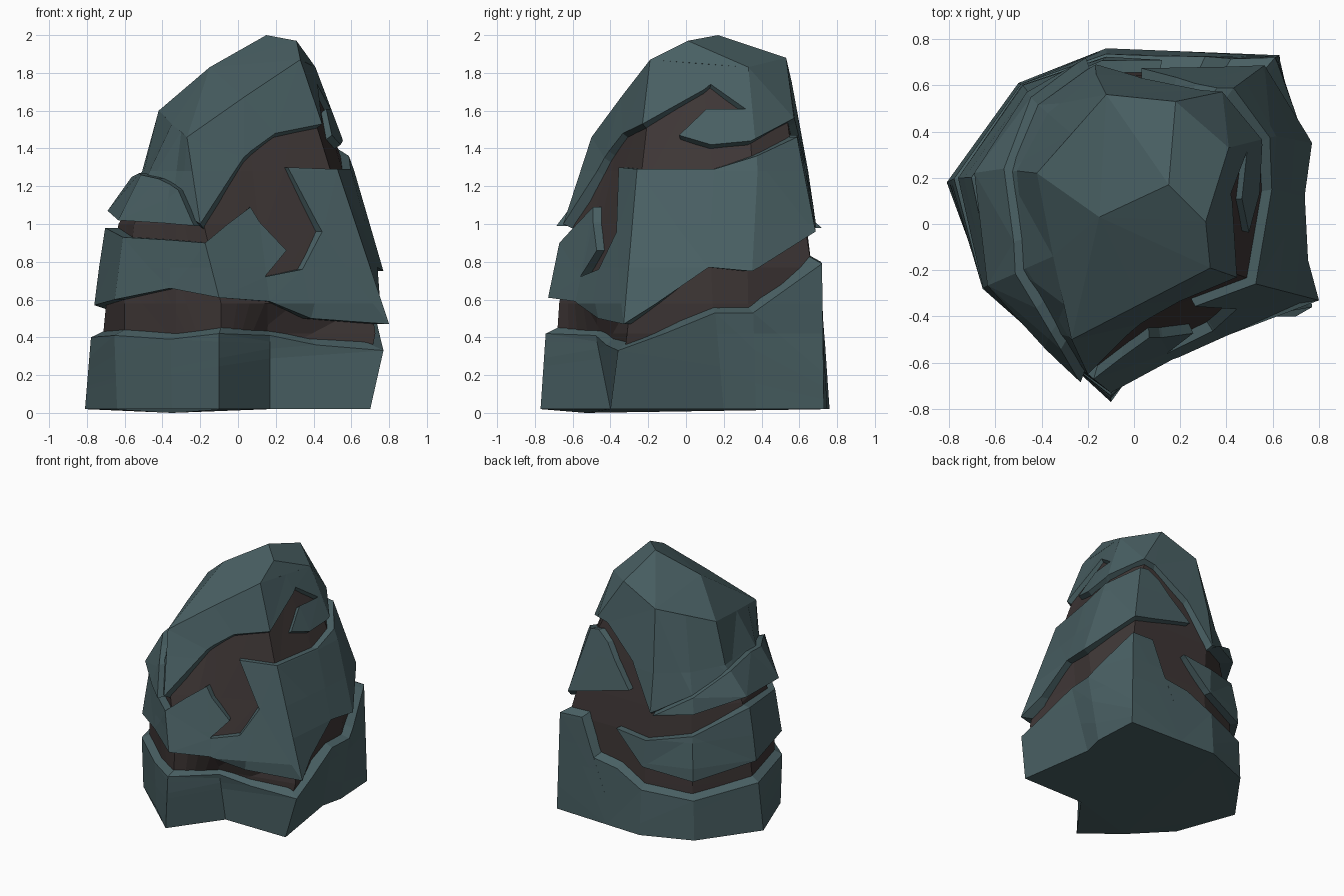
import bpy, bmesh
from mathutils import Vector
from mathutils.geometry import delaunay_2d_cdt

if "Cube" in bpy.data.objects:
    bpy.data.objects.remove(bpy.data.objects["Cube"])


def material(name, rgb):
    m = bpy.data.materials.new(name)
    m.diffuse_color = (*rgb, 1)
    m.use_nodes = True
    m.node_tree.nodes["Principled BSDF"].inputs["Base Color"].default_value = m.diffuse_color
    return m


SLATE = material("slate_teal", (0.066, 0.115, 0.124))
BROWN = material("dark_brown", (0.048, 0.037, 0.036))

# Ridge lines of the rock, anticlockwise from the front tip: (x, y, z) going up
V = Vector
RIDGES = [
    [(-.1, -.77, .02), (-.1, -.73, .61), (-.2, -.65, 1.0), (-.27, -.5, 1.46)],
    [(.17, -.4, .02), (.17, -.48, .42), (.17, -.59, .57), (.03, -.345, 1.67)],
    [(.7, -.4, .02), (.77, -.36, .33), (.8, -.33, .47), (.53, -.26, 1.28), (.33, -.19, 1.87)],
    [(.61, .2, .02), (.76, .14, .7), (.6, .15, 1.28), (.37, .08, 1.85)],
    [(.65, .37, .02), (.77, .35, .75), (.61, .38, 1.3), (.41, .33, 1.83)],
    [(.63, .73, .02), (.61, .72, .79), (.42, .58, 1.5), (.18, .53, 1.88)],
    [(-.12, .76, .02), (-.12, .72, .6), (-.18, .68, 1.1), (-.12, .56, 1.75)],
    [(-.5, .61, .02), (-.48, .6, .6), (-.42, .52, 1.1), (-.27, .39, 1.67)],
    [(-.81, .18, .02), (-.77, .2, .5), (-.71, .2, .97), (-.51, .23, 1.27), (-.42, .22, 1.6)],
    [(-.64, -.28, .02), (-.66, -.28, .55), (-.6, -.25, 1.0), (-.35, -.14, 1.53)],
    [(-.35, -.53, .0), (-.36, -.55, .6), (-.36, -.5, 1.0), (-.3, -.35, 1.49)],
]
N = len(RIDGES)
RIM = [(i, RIDGES[i % N][-1][2]) for i in range(N, -1, -1)]


def on_ridge(i, z):
    r = RIDGES[i % N]
    if z <= r[0][2]:
        return V(r[0][:2])
    for a, b in zip(r, r[1:]):
        if z <= b[2]:
            t = (z - a[2]) / (b[2] - a[2])
            return V(a[:2]).lerp(V(b[:2]), t)
    return V(r[-1][:2])


def on_rock(u, z, scale, dz=0.0):
    """Point on the rock: u counts ridges round the rock, z is height."""
    i = int(u // 1)
    p = on_ridge(i, z).lerp(on_ridge(i + 1, z), u - i)
    mid = V((.03 * z, .05 * z))
    p = mid + (p - mid) * scale
    return V((p.x, p.y, z + (dz if z > .05 else 0)))


def plate(name, outline, mat, outer=1.0, inner=.88, dz=0.0, extra=()):
    """Wrap a flat outline (u, z) round the rock and give it thickness."""
    bm = bmesh.new()
    n = len(outline)
    pts, _, tris, *_ = delaunay_2d_cdt([V(p) for p in outline],
                                       [(k, (k + 1) % n) for k in range(n)], [], 1, 1e-6)
    vs = [bm.verts.new((p.x, p.y, 0)) for p in pts]
    for t in tris:
        bm.faces.new([vs[k] for k in t])
    cuts = [(V((i, 0, 0)), V((1, 0, 0))) for i in range(-6, 12)]
    cuts += [(V((0, z, 0)), V((0, 1, 0))) for z in (.42, .58, .77, 1.0, 1.28)]
    for co, no in cuts:
        bmesh.ops.bisect_plane(bm, geom=bm.verts[:] + bm.edges[:] + bm.faces[:],
                               dist=1e-5, plane_co=co, plane_no=no)
    faces, border = bm.faces[:], [e for e in bm.edges if len(e.link_faces) == 1]
    back = {}
    for v in bm.verts[:]:
        u, z = round(v.co.x, 5), v.co.y
        back[v] = bm.verts.new(on_rock(u, z, inner, dz))
        v.co = on_rock(u, z, outer)
    for f in faces:
        bm.faces.new([back[v] for v in reversed(f.verts)])
    for e in border:
        a, b = e.verts
        bm.faces.new((a, b, back[b], back[a]))
    bmesh.ops.recalc_face_normals(bm, faces=bm.faces[:])
    # optional closed lump (convex) in the same part
    if extra:
        bm2 = bmesh.new()
        for p in extra:
            bm2.verts.new(p)
        bmesh.ops.convex_hull(bm2, input=bm2.verts[:])
        tmp = bpy.data.meshes.new("tmp")
        bm2.to_mesh(tmp)
        bm2.free()
        bm.from_mesh(tmp)
        bpy.data.meshes.remove(tmp)
    me = bpy.data.meshes.new(name)
    bm.to_mesh(me)
    bm.free()
    me.materials.append(mat)
    ob = bpy.data.objects.new(name, me)
    bpy.context.collection.objects.link(ob)
    return ob


# Brown core filling the gaps between plates, with a slate underside
plate("core", [(0, .03), (N, .03)] + [(u, z - .06) for u, z in RIM], BROWN, outer=.92, inner=.8)
bm = bmesh.new()
foot = [bm.verts.new(V(r[0])) for r in RIDGES]
bm.faces.new(list(reversed(foot)))
bmesh.ops.triangulate(bm, faces=bm.faces[:], ngon_method='EAR_CLIP')
me = bpy.data.meshes.new("underside")
bm.to_mesh(me)
bm.free()
me.materials.append(SLATE)
bpy.context.collection.objects.link(bpy.data.objects.new("underside", me))

# Base plate: a full skirt with a slit at the back
plate("base_plate", [
    (-5.4, .02), (5.6, .02), (5.6, .2), (5.25, .8), (5, .79), (4, .53), (3, .53), (2, .33),
    (1.4, .36), (1, .41), (0, .42), (-1, .39), (-2, .41), (-3, .40), (-4, .33), (-5, .37),
    (-5.3, .48), (-5.58, .51), (-5.4, .2)], SLATE, dz=.045)

# Middle plate: wraps the front with a hooked bay cut into it
plate("middle_plate", [
    (-5.35, .79), (-5, .55), (-4, .48), (-3, .57), (-2, .6), (-1, .66), (0, .61), (1, .59),
    (1.35, .5), (2, .47), (2.95, .77), (4, .75), (5, .96), (5.7, 1.1), (5.3, 1.4),
    (5.12, 1.47), (5, 1.46), (4, 1.36), (3, 1.29), (2, 1.29), (1.42, 1.3), (1.63, .96),
    (1.35, .76), (.98, .72), (1.23, .86), (.88, 1.09), (0, .9), (-2, .93), (-3, .98),
    (-4, .82), (-5, .76)], SLATE)

# Cap plate with a faceted roof and a hook on the right side
roof = [r[-1] for r in RIDGES] + [(-.15, .03, 1.83), (.15, .17, 2.0), (.31, .01, 1.97)]
plate("cap_plate", [
    (0, 1.0), (.87, 1.35), (1.35, 1.48), (2, 1.53), (3.15, 1.74), (3.85, 1.61), (3, 1.61),
    (2.55, 1.47), (3, 1.42), (3.9, 1.44), (5, 1.56), (5.2, 1.54), (5.7, 1.32), (6, .98),
    (7, 1.12), (8, 1.2), (9, 1.2), (10, 1.1), (11, 1.0)] + RIM, SLATE, dz=-.04, extra=roof)

# Small overlapping plate on the upper left
plate("upper_left_plate", [
    (6.1, .98), (7, 1.0), (8, 1.07), (9, 1.02), (10.9, .99), (10.4, 1.18), (9.6, 1.24),
    (8.7, 1.27), (8, 1.25), (7, 1.12)], SLATE, outer=1.07, inner=.9)
